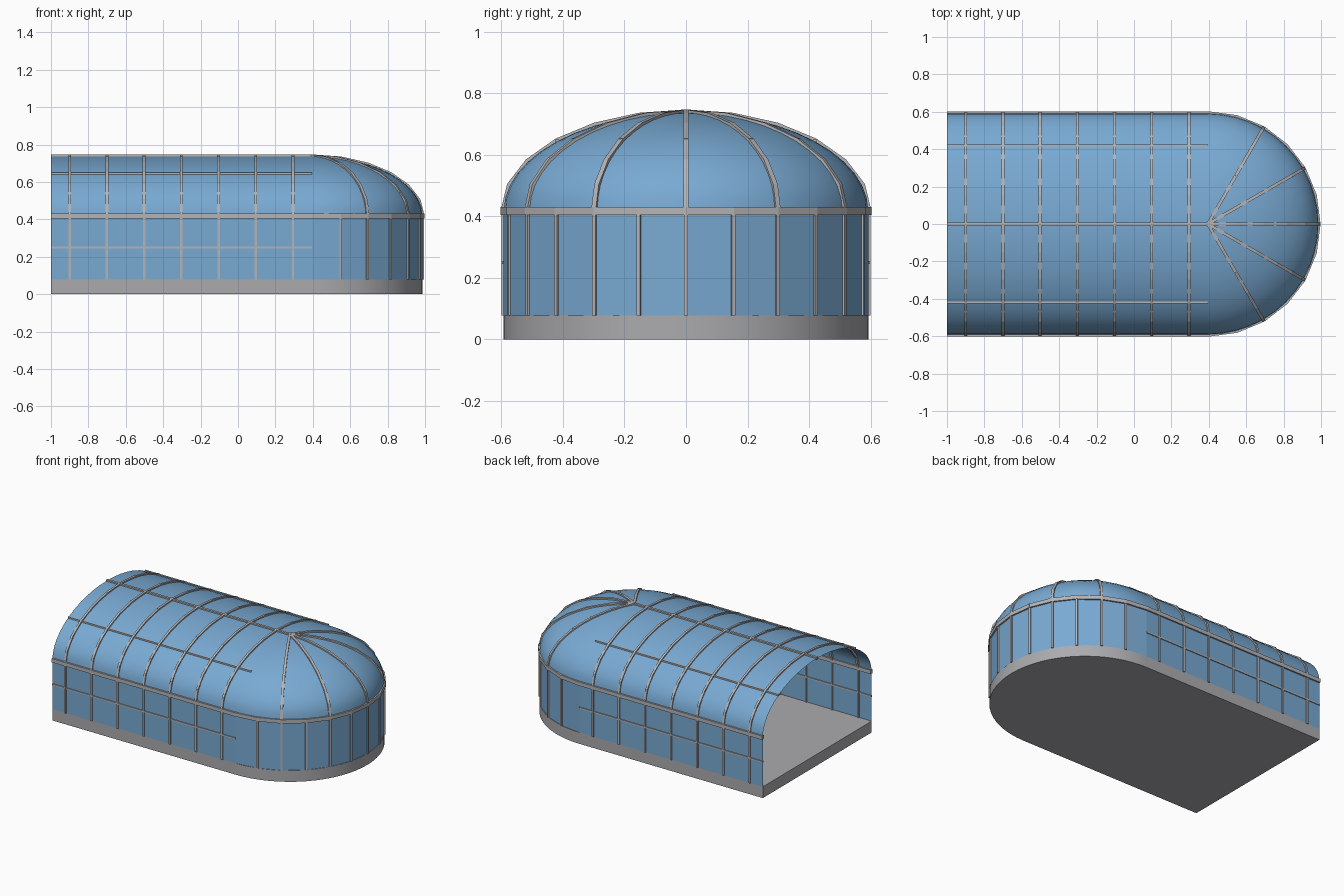
import bpy, bmesh
from math import sin, cos, pi, radians
from mathutils import Vector

cube = bpy.data.objects.get("Cube")
if cube:
    bpy.data.objects.remove(cube, do_unlink=True)

# Main dimensions
BACK, CX, R = -1.0, 0.395, 0.592
FLOOR, EAVE, RISE = 0.078, 0.418, 0.319
STEP = radians(15)
BAYS = [BACK + 0.1 + 0.199 * i for i in range(7)]


def material(name, rgb):
    m = bpy.data.materials.new(name)
    m.use_nodes = True
    m.diffuse_color = (*rgb, 1)
    bsdf = m.node_tree.nodes["Principled BSDF"]
    bsdf.inputs["Base Color"].default_value = (*rgb, 1)
    bsdf.inputs["Roughness"].default_value = 0.6
    return m


GLASS = material("blue glass", (0.19, 0.40, 0.65))
FRAME = material("frame grey", (0.46, 0.46, 0.48))
STONE = material("base grey", (0.41, 0.41, 0.43))


def finish(name, bm, mat, smooth=False):
    mesh = bpy.data.meshes.new(name)
    bm.to_mesh(mesh)
    bm.free()
    mesh.materials.append(mat)
    ob = bpy.data.objects.new(name, mesh)
    bpy.context.collection.objects.link(ob)
    if smooth:
        bpy.ops.object.select_all(action='DESELECT')
        ob.select_set(True)
        bpy.context.view_layer.objects.active = ob
        bpy.ops.object.shade_smooth_by_angle(angle=radians(30))
    return ob


def arc(n, z):
    """Rounded end in plan, from the front side to the rear side."""
    return [Vector((CX + R * cos(a), R * sin(a), z))
            for a in (-pi / 2 + pi * i / n for i in range(n + 1))]


def dome_point(turn, lift):
    """Point on the dome at a plan angle and an angle above the eave."""
    return Vector((CX + R * cos(lift) * cos(turn), R * cos(lift) * sin(turn),
                   EAVE + RISE * sin(lift)))


def vault_point(x, lift):
    return Vector((x, -R * cos(lift), EAVE + RISE * sin(lift)))


def sheet(bm, rows):
    """Join rows of points into a surface, welding poles."""
    grid = [[bm.verts.new(p) for p in row] for row in rows]
    for r0, r1 in zip(grid, grid[1:]):
        for i in range(len(r0) - 1):
            bm.faces.new((r0[i], r0[i + 1], r1[i + 1], r1[i]))
    bmesh.ops.remove_doubles(bm, verts=bm.verts[:], dist=1e-4)


def bar(bm, a, b, out, width, depth, extra=0.0):
    """Square bar from a to b, with its depth along the outward direction."""
    a, b = Vector(a), Vector(b)
    d = (b - a).normalized()
    s = d.cross(Vector(out)).normalized()
    n = s.cross(d)
    ends = []
    for p in (a - d * extra, b + d * extra):
        ends.append([bm.verts.new(p + s * (i * width / 2) + n * (j * depth / 2))
                     for i, j in ((-1, -1), (1, -1), (1, 1), (-1, 1))])
    faces = [bm.faces.new(ends[0]), bm.faces.new(ends[1][::-1])]
    for i in range(4):
        k = (i + 1) % 4
        faces.append(bm.faces.new((ends[0][i], ends[1][i], ends[1][k], ends[0][k])))
    bmesh.ops.recalc_face_normals(bm, faces=faces)


def chain(bm, pts, hub, width, depth):
    """Straight segments along a curve, each facing away from the hub."""
    for a, b in zip(pts, pts[1:]):
        bar(bm, a, b, (a + b) / 2 - Vector(hub), width, depth, 0.002)


# Solid plinth with a rounded end
bm = bmesh.new()
outline = [Vector((BACK, -R, 0))] + arc(32, 0) + [Vector((BACK, R, 0))]
face = bm.faces.new([bm.verts.new(p) for p in outline])
top = bmesh.ops.extrude_face_region(bm, geom=[face])
bmesh.ops.translate(bm, vec=(0, 0, FLOOR),
                    verts=[g for g in top["geom"] if isinstance(g, bmesh.types.BMVert)])
bmesh.ops.recalc_face_normals(bm, faces=bm.faces[:])
finish("base_plinth", bm, STONE, True)

# Glass walls: two straight sides and a faceted round end
for name, side in (("front_wall_glass", -1), ("rear_wall_glass", 1)):
    bm = bmesh.new()
    ends = (BACK, CX) if side < 0 else (CX, BACK)
    sheet(bm, [[Vector((x, side * R, z)) for x in ends] for z in (FLOOR, EAVE)])
    finish(name, bm, GLASS)
bm = bmesh.new()
sheet(bm, [arc(12, FLOOR), arc(12, EAVE)])
finish("round_wall_glass", bm, GLASS)

# Glass roof: barrel vault running into a half dome
bm = bmesh.new()
sheet(bm, [[vault_point(x, pi * i / 24) for x in (BACK, CX)] for i in range(25)])
sheet(bm, [[dome_point(-pi / 2 + pi * j / 24, pi / 24 * i) for j in range(25)]
           for i in range(13)])
finish("roof_glass", bm, GLASS, True)

# Vault arches
bm = bmesh.new()
for x in BAYS:
    chain(bm, [vault_point(x, STEP * i) for i in range(13)], (x, 0, EAVE), 0.015, 0.02)
finish("vault_arches", bm, FRAME)

# Dome ribs meeting at the apex
bm = bmesh.new()
for k in range(-2, 3):
    chain(bm, [dome_point(k * 2 * STEP, STEP * i) for i in range(7)],
          (CX, 0, EAVE), 0.017, 0.02)
finish("dome_ribs", bm, FRAME)

# Ridge bar, roof purlins and mid-height wall rails
bm = bmesh.new()
bar(bm, vault_point(BACK, pi / 2), vault_point(CX, pi / 2), (0, 0, 1), 0.016, 0.018)
finish("ridge_bar", bm, FRAME)
bm = bmesh.new()
for side in (1, 3):
    a, b = (vault_point(x, side * pi / 4) for x in (BACK, CX))
    bar(bm, a, b, (0, 0, 1), 0.011, 0.013)
finish("roof_purlins", bm, FRAME)
bm = bmesh.new()
for side in (-1, 1):
    bar(bm, (BACK, side * R, 0.25), (CX, side * R, 0.25), (0, side, 0), 0.01, 0.012)
finish("wall_rails", bm, FRAME)

# Eave band around the straight sides and the round end
bm = bmesh.new()
for side in (-1, 1):
    bar(bm, (BACK, side * R, EAVE), (CX, side * R, EAVE), (0, side, 0), 0.026, 0.021)
chain(bm, arc(12, EAVE), (CX, 0, EAVE), 0.026, 0.021)
finish("eave_band", bm, FRAME)

# Wall mullions
bm = bmesh.new()
for x in BAYS:
    for side in (-1, 1):
        bar(bm, (x, side * R, FLOOR), (x, side * R, EAVE), (0, side, 0), 0.013, 0.014)
for p in arc(12, FLOOR)[1:-1]:
    bar(bm, p, (p.x, p.y, EAVE), (p.x - CX, p.y, 0), 0.013, 0.014)
finish("wall_mullions", bm, FRAME)
